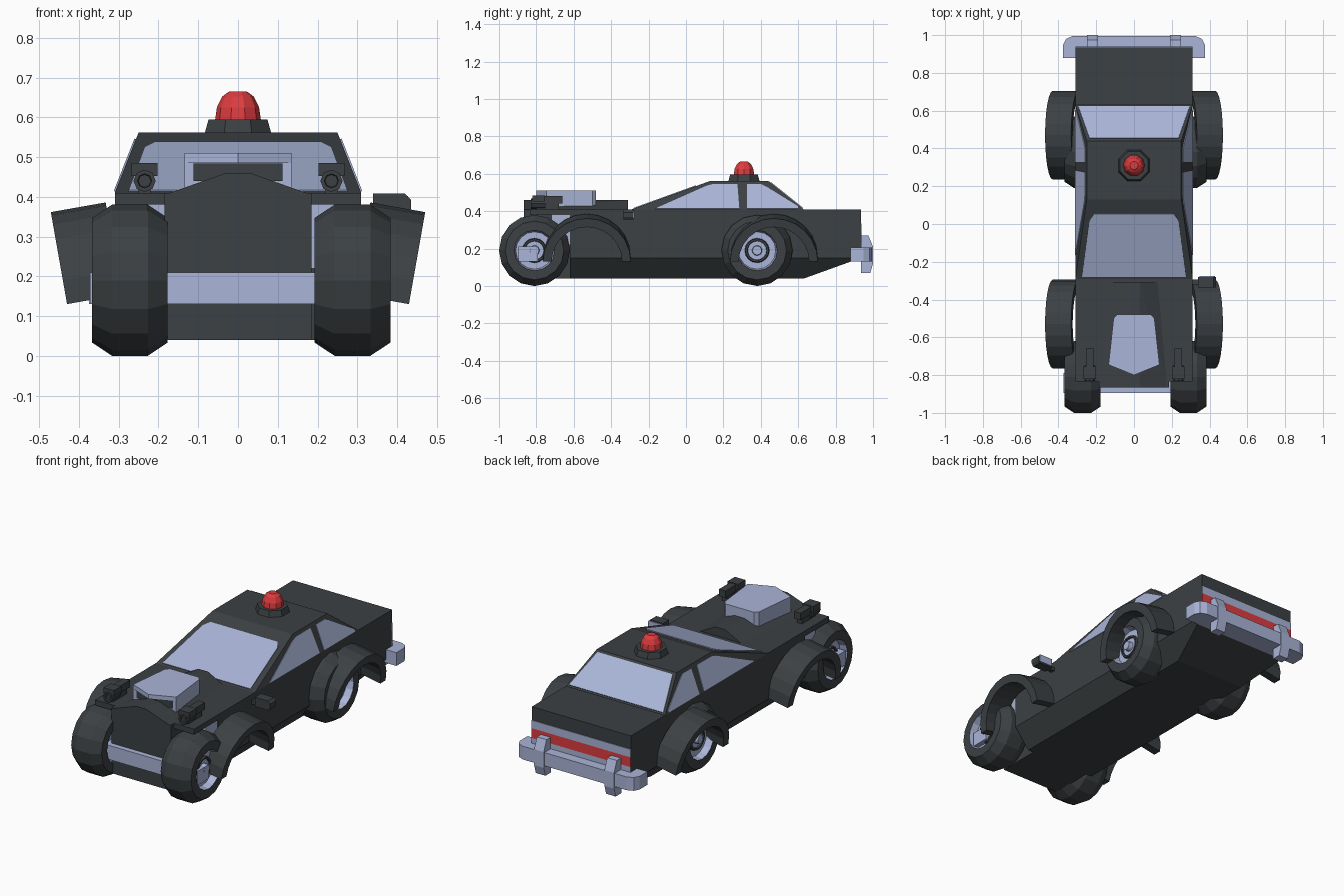
import bpy, bmesh, math
from mathutils import Vector, Matrix

if "Cube" in bpy.data.objects:
    bpy.data.objects.remove(bpy.data.objects["Cube"])


def mat(name, c):
    m = bpy.data.materials.new(name)
    m.diffuse_color = (*c, 1)
    m.use_nodes = True
    m.node_tree.nodes["Principled BSDF"].inputs["Base Color"].default_value = m.diffuse_color
    return m


DARK = mat("charcoal", (0.045, 0.052, 0.056))
SILVER = mat("silver_blue", (0.40, 0.46, 0.68))
RED = mat("red", (0.72, 0.045, 0.05))


def finish(name, bm, *mats):
    bmesh.ops.recalc_face_normals(bm, faces=bm.faces)
    me = bpy.data.meshes.new(name)
    bm.to_mesh(me)
    bm.free()
    for m in mats:
        me.materials.append(m)
    ob = bpy.data.objects.new(name, me)
    bpy.context.collection.objects.link(ob)
    return ob


def hull(name, pts, m):
    """Convex solid around points."""
    bm = bmesh.new()
    for p in pts:
        bm.verts.new(p)
    r = bmesh.ops.convex_hull(bm, input=bm.verts)
    junk = [v for v in r["geom_interior"] if isinstance(v, bmesh.types.BMVert)]
    bmesh.ops.delete(bm, geom=junk, context='VERTS')
    bmesh.ops.dissolve_limit(bm, angle_limit=0.01, verts=bm.verts, edges=bm.edges)
    return finish(name, bm, m)


def mir(pts):
    """Points on both sides of the centre plane."""
    return [(s * x, y, z) for s in (-1, 1) for x, y, z in pts]


def box(name, x0, x1, y0, y1, z0, z1, m):
    return hull(name, [(x, y, z) for x in (x0, x1) for y in (y0, y1) for z in (z0, z1)], m)


def plate(name, pts, normal, m, t=0.004):
    """Thin flat panel lying on a surface."""
    n = Vector(normal).normalized() * t
    return hull(name, [Vector(p) + n for p in pts] + [Vector(p) - n * 0.5 for p in pts], m)


def lathe(name, prof, sides, axis, mats, seg_mats, start=0.0):
    """Revolve (distance along axis, radius) profile."""
    bm = bmesh.new()
    rings = []
    for d, r in prof:
        ring = []
        for i in range(sides):
            a = start + 2 * math.pi * i / sides
            c, s = r * math.cos(a), r * math.sin(a)
            ring.append(bm.verts.new((d, c, s) if axis == 'X' else (c, s, d)))
        rings.append(ring)
    for k in range(len(rings) - 1):
        for i in range(sides):
            j = (i + 1) % sides
            f = bm.faces.new((rings[k][i], rings[k][j], rings[k + 1][j], rings[k + 1][i]))
            f.material_index = seg_mats[k]
    bmesh.ops.remove_doubles(bm, verts=bm.verts, dist=1e-5)
    return finish(name, bm, *mats)


# Main body, nose between the front wheels, wing panel and raised bonnet
hull("main_body", mir([(.31, -.62, .41), (.31, .935, .41), (.31, -.62, .15), (.31, .935, .15),
                       (.22, -.62, .04), (.22, .63, .04)]), DARK)
box("nose", -.185, .185, -.865, -.6, .04, .41, DARK)
box("wing_panel", -.31, .31, -.835, -.6, .38, .41, DARK)
hull("bonnet_bulge", mir([(.185, -.865, .405), (.03, -.865, .46), (.135, -.31, .405), (.03, -.31, .46)]), DARK)

# Cabin
hull("cabin", mir([(.31, -.29, .41), (.31, .63, .41), (.25, .13, .562), (.25, .44, .562)]), DARK)

# Windscreen and rear window follow the cabin slopes
front = [(.21, .055), (.235, .02), (.275, -.28)]
plate("windscreen", mir([(x, y, .41 + .152 * (y + .29) / .42) for x, y in front]), (0, -.152, .42), SILVER)
rear = [(.235, .452), (.295, .622)]
plate("rear_window", mir([(x, y, .41 + .152 * (.63 - y) / .19) for x, y in rear]), (0, .152, .19), SILVER)

# Side windows
side_windows = {
    "front_side_window": [(-.165, .413), (.11, .535), (.15, .545), (.275, .545), (.285, .413)],
    "rear_side_window": [(.325, .413), (.325, .545), (.40, .545), (.43, .53), (.60, .425), (.60, .413)]}
for name, outline in side_windows.items():
    for s in (-1, 1):
        plate(name, [(s * (.31 - .06 * (z - .41) / .152), y, z) for y, z in outline],
              (s * .152, 0, .06), SILVER)

# Roof beacon
base = lathe("beacon_base", [(.555, 0), (.555, .092), (.595, .08), (.595, 0)], 8, 'Z', [DARK], [0] * 3, math.pi / 8)
dome = lathe("beacon_dome", [(.59, 0), (.59, .058), (.625, .053), (.652, .04), (.665, .022), (.665, 0)],
             10, 'Z', [RED], [0] * 5)
for ob in (base, dome):
    ob.location.y = .31

# Air scoop on the bonnet
lip = [(.09, -.48), (.108, -.5), (.135, -.745), (0, -.80)]
hull("scoop_lid", mir([(x, y, z) for x, y in lip for z in (.485, .51)]), SILVER)
hull("scoop_body", mir([(x, y, z) for x, y in lip[:3] for z in (.41, .487)]), SILVER)
box("scoop_opening", -.112, .112, -.749, -.743, .44, .484, DARK)

# Wheels
prof = [(-.06, 0), (-.06, .10), (-.095, .108), (-.095, .157), (-.045, .19), (.045, .19), (.095, .157),
        (.095, .108), (.055, .10), (.055, .066), (.07, .062), (.07, .052), (.06, .05), (.06, .027),
        (.085, .024), (.085, 0)]
seg = [1, 1, 0, 0, 0, 0, 0, 1, 1, 0, 0, 0, 1, 1, 1]
for s, cx in ((1, .288), (-1, -.272)):
    for tag, y in (("front", -.81), ("rear", .38)):
        w = lathe(tag + "_wheel", [(s * d, r) for d, r in prof], 16, 'X', [DARK, SILVER], seg)
        w.location = (cx, y, .19)

# Silver suspension blocks behind the front wheels
for s in (-1, 1):
    box("suspension_block", s * .18, s * .305, -.72, -.61, .22, .385, SILVER)


# Arched mudguards leaning outwards
def mudguard(s, y):
    bm = bmesh.new()
    n = 12
    rows = []
    for i in range(n + 1):
        a = math.pi * i / n
        rows.append([bm.verts.new((x, r * math.cos(a), r * math.sin(a)))
                     for x, r in ((0, .235), (0, .188), (-.14, .188), (-.14, .235))])
    for p, q in zip(rows, rows[1:]):
        for k in range(4):
            bm.faces.new((p[k], p[(k + 1) % 4], q[(k + 1) % 4], q[k]))
    bm.faces.new(rows[0])
    bm.faces.new(rows[-1])
    bm.transform(Matrix.Rotation(math.radians(10), 4, 'Y'))
    bm.transform(Matrix.Translation((.43, y, .13)))
    bm.transform(Matrix.Diagonal((s, 1, 1, 1)))
    finish("mudguard", bm, DARK)


for s in (-1, 1):
    for y in (-.53, .47):
        mudguard(s, y)

# Bumpers: front bar, rear bar with rounded corners and upright guards
box("front_bumper", -.372, .372, -.895, -.79, .13, .21, SILVER)
hull("rear_bumper", mir([(x, y, z) for z in (.13, .205)
                         for x, y in ((.375, .88), (.375, .95), (.36, .98), (.325, .995))]
                        + [(.3, .88, .13), (.3, .88, .205)]), SILVER)
for s in (-1, 1):
    hull("bumper_guard", [(s * x, y, z) for x in (.19, .25)
                          for y, z in ((.935, .07), (.985, .07), (1, .12), (1, .21), (.975, .27), (.935, .27))], SILVER)

# Tail bands
for name, z0, z1, m in (("tail_band_upper", .29, .335, SILVER), ("tail_lights", .235, .29, RED),
                        ("tail_band_lower", .2, .235, SILVER)):
    box(name, -.31, .31, .93, .939, z0, z1, m)

# Bonnet guns
for s in (-1, 1):
    cx = s * .235
    box("gun_head", cx - .033, cx + .033, -.82, -.755, .452, .485, DARK)
    box("gun_body", cx - .02, cx + .02, -.76, -.66, .44, .48, DARK)
    box("gun_stand", cx - .015, cx + .015, -.80, -.68, .405, .45, DARK)
    g = lathe("gun_barrel", [(-.06, 0), (-.06, .028), (.02, .028), (.02, .018), (.01, .016), (.01, 0)],
              8, 'Z', [DARK], [0] * 5)
    g.rotation_euler.x = math.pi / 2
    g.location = (cx, -.81, .44)

# Wing mirror on the right side only
hull("wing_mirror", [(x, y, z) for y in (-.335, -.28)
                     for x, z in ((.34, .355), (.425, .355), (.435, .37), (.435, .393), (.42, .408), (.34, .408))], DARK)
box("mirror_glass", .347, .428, -.281, -.275, .362, .402, SILVER)
box("mirror_arm", .3, .345, -.32, -.295, .355, .375, DARK)
